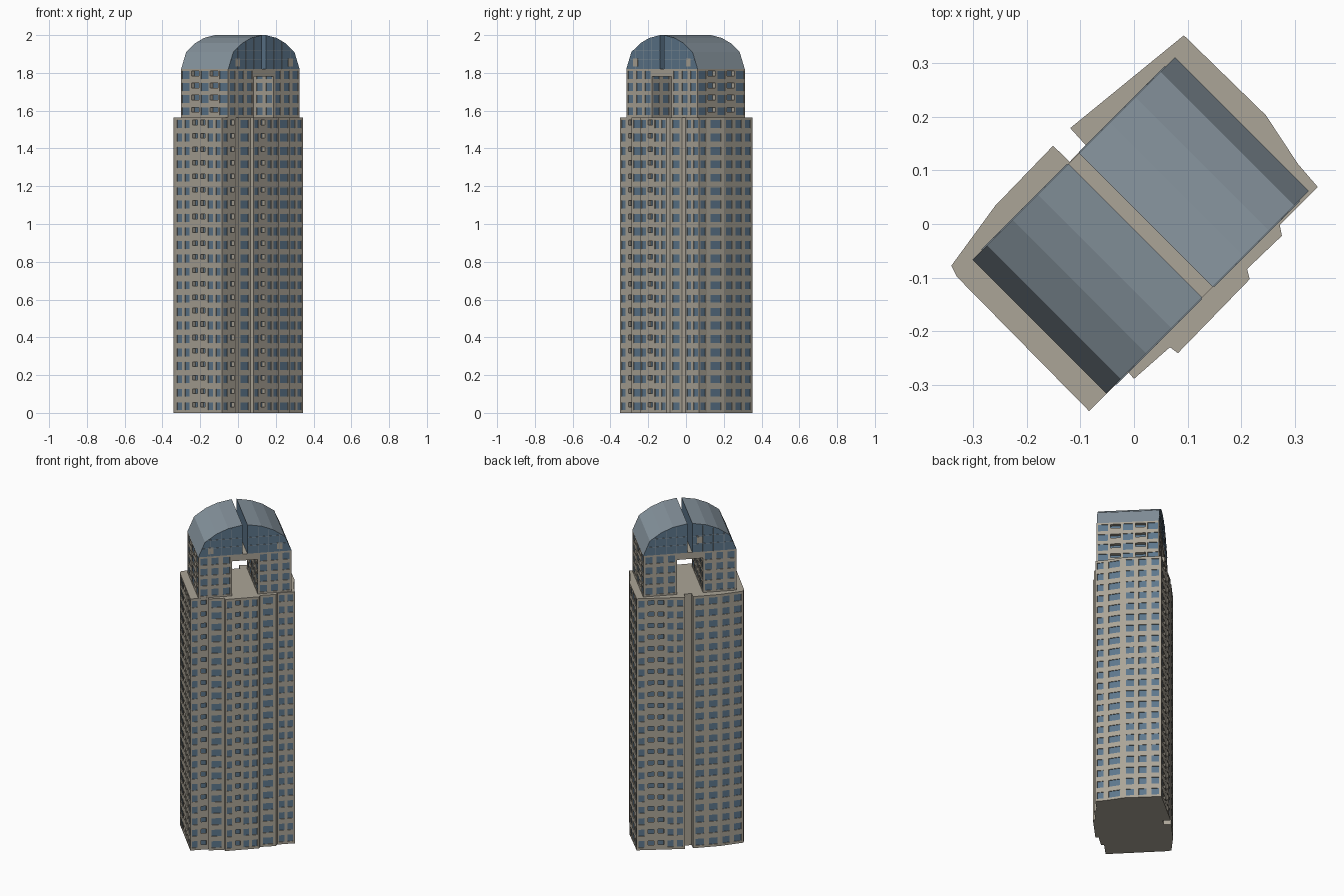
import bpy, bmesh
from math import sqrt
from mathutils import Vector

cube = bpy.data.objects.get("Cube")
if cube:
    bpy.data.objects.remove(cube)


def material(name, rgb):
    m = bpy.data.materials.new(name)
    m.use_nodes = True
    m.diffuse_color = (*rgb, 1)
    m.node_tree.nodes["Principled BSDF"].inputs["Base Color"].default_value = (*rgb, 1)
    return m


STONE = material("warm_stone", (0.41, 0.375, 0.31))
GLASS = material("blue_glass", (0.11, 0.185, 0.265))
ROOF = material("grey_blue_roof", (0.24, 0.295, 0.34))
MATS = [STONE, GLASS, ROOF]


def finish(bm, name):
    mesh = bpy.data.meshes.new(name)
    bm.to_mesh(mesh)
    bm.free()
    for m in MATS:
        mesh.materials.append(m)
    ob = bpy.data.objects.new(name, mesh)
    bpy.context.collection.objects.link(ob)
    return ob


def turned(u, v):
    """Crown axes are turned 45 degrees on the plan."""
    return ((u - v) / sqrt(2), (u + v) / sqrt(2))


def quad(bm, pts, mat=0):
    f = bm.faces.new([bm.verts.new(p) for p in pts])
    f.material_index = mat


def breaks(n, frac):
    out = [0.0]
    for i in range(n):
        out += [(i + 0.5 - frac / 2) / n, (i + 0.5 + frac / 2) / n]
    return out + [1.0]


def wall(bm, p, q, z0, z1, rows, cols, wide=0.62, high=0.58, balconies=()):
    """Wall from p to q with recessed windows and deeper balcony niches."""
    p, q = Vector((*p, 0)), Vector((*q, 0))
    d = q - p
    n = Vector((d.y, -d.x, 0)).normalized()
    xs = breaks(cols, wide)
    zs = [z0 + t * (z1 - z0) for t in breaks(rows, high)]
    if cols == 0:
        zs = [z0, z1]
    for i in range(len(xs) - 1):
        for j in range(len(zs) - 1):
            a, b = p + d * xs[i], p + d * xs[i + 1]
            lo, hi = Vector((0, 0, zs[j])), Vector((0, 0, zs[j + 1]))
            rim = [a + lo, b + lo, b + hi, a + hi]
            if not (i % 2 and j % 2):
                quad(bm, rim)
                continue
            niche = i // 2 in balconies
            back = [r - n * (0.022 if niche else 0.004) for r in rim]
            quad(bm, back, 1)
            for k in range(4):
                m = (k + 1) % 4
                quad(bm, [rim[k], rim[m], back[m], back[k]])
            if niche:
                mid = lo.lerp(hi, 0.4)
                quad(bm, [a + lo, b + lo, b + mid, a + mid])


def prism(name, section, v0, v1, side, end):
    """Extrude a (u, z) section along the crown's v axis."""
    bm = bmesh.new()
    ends = [[Vector((*turned(u, v), z)) for u, z in section] for v in (v0, v1)]
    quad(bm, ends[0], end)
    quad(bm, ends[1][::-1], end)
    for i in range(len(section)):
        j = (i + 1) % len(section)
        upright = abs(section[i][0] - section[j][0]) < 0.001
        quad(bm, [ends[0][j], ends[0][i], ends[1][i], ends[1][j]], end if upright else side)
    bmesh.ops.recalc_face_normals(bm, faces=bm.faces)
    return finish(bm, name)


# Main tower: plan corner, window columns on the wall that follows, balcony columns
SHAFT = 1.565
PLAN = [
    (-0.33, -0.099, 6, (2, 3)), (-0.084, -0.349, 2, (1,)), (-0.011, -0.276, 0, ()),
    (0.0, -0.289, 1, ()), (0.067, -0.23, 0, ()), (0.082, -0.241, 4, (1,)),
    (0.216, -0.103, 0, ()), (0.211, -0.084, 1, ()), (0.276, -0.022, 0, ()),
    (0.272, -0.002, 2, ()), (0.343, 0.069, 1, ()), (0.306, 0.112, 1, ()),
    (0.246, 0.203, 3, ()), (0.093, 0.352, 5, (1, 2)), (-0.119, 0.179, 0, ()),
    (-0.09, 0.147, 0, ()), (-0.12, 0.116, 0, ()), (-0.151, 0.146, 2, ()),
    (-0.259, 0.034, 2, ()), (-0.341, -0.078, 0, ()),
]
bm = bmesh.new()
for i, (x, y, cols, niches) in enumerate(PLAN):
    nxt = PLAN[(i + 1) % len(PLAN)]
    wall(bm, (x, y), nxt[:2], 0, SHAFT, 22, cols, balconies=niches)
quad(bm, [(c[0], c[1], SHAFT) for c in PLAN])
quad(bm, [(c[0], c[1], 0) for c in reversed(PLAN)])
finish(bm, "tower_shaft")

# Crown blocks on both sides of the open passage
EAVE = 1.82
V0, V1 = -0.187, 0.166
U0, U1 = -0.26, 0.274
GAP0, GAP1 = -0.068, 0.08
for name, a, b in (("crown_block_southwest", U0, GAP0), ("crown_block_northeast", GAP1, U1)):
    bm = bmesh.new()
    corners = [turned(a, V0), turned(b, V0), turned(b, V1), turned(a, V1)]
    for i in range(4):
        outer = (i == 3 and a == U0) or (i == 1 and b == U1)
        wall(bm, corners[i], corners[(i + 1) % 4], SHAFT, EAVE, 4,
             5 if i % 2 else 3, 0.82 if outer else 0.62, 0.66,
             (1, 3) if outer else ())
    finish(bm, name)

# Lintel slab over the passage
prism("passage_lintel", [(GAP0, 1.78), (GAP1, 1.78), (GAP1, EAVE), (GAP0, EAVE)], V0, V1, 0, 0)

# Split barrel roof
MID = (U0 + U1) / 2
ARCH = [(0.267, EAVE), (0.229, 1.91), (0.162, 1.957), (0.095, 1.985), (0.014, 2.0)]
for name, s in (("vault_southwest", -1), ("vault_northeast", 1)):
    section = [(MID + s * o, z) for o, z in ARCH] + [(MID + s * 0.014, EAVE)]
    prism(name, section, V0, V1, 2, 1)


def half_width(z):
    """Half span of the vault at a given height."""
    for (o0, z0), (o1, z1) in zip(ARCH, ARCH[1:]):
        if z <= z1:
            return o0 + (o1 - o0) * (z - z0) / (z1 - z0)
    return ARCH[-1][0]


def arch_height(o):
    for (o0, z0), (o1, z1) in zip(ARCH, ARCH[1:]):
        if o >= o1:
            return z0 + (z1 - z0) * (o0 - o) / (o0 - o1)
    return ARCH[-1][1]


def plate(name, u0, u1, z0, z1, v, mat):
    prism(name, [(u0, z0), (u1, z0), (u1, z1), (u0, z1)], v - 0.002, v + 0.002, mat, mat)


# Glazing bars and small stone panels on the vault ends
T = 0.0015
for end, v in (("front", V0), ("back", V1)):
    for s in (-1, 1):
        for z in (1.87, 1.92):
            lo, hi = sorted((MID + s * 0.016, MID + s * (half_width(z) - 0.004)))
            plate(end + "_glazing_rail", lo, hi, z - T, z + T, v, 2)
        for o in (0.075, 0.135, 0.195):
            u = MID + s * o
            plate(end + "_glazing_bar", u - T, u + T, EAVE, arch_height(o) - 0.006, v, 2)
for u, z, v in ((-0.19, 1.855, V0), (0.205, 1.855, V0), (-0.05, 1.895, V1)):
    plate("vault_end_panel", u - 0.016, u + 0.016, z - 0.02, z + 0.02, v, 0)
